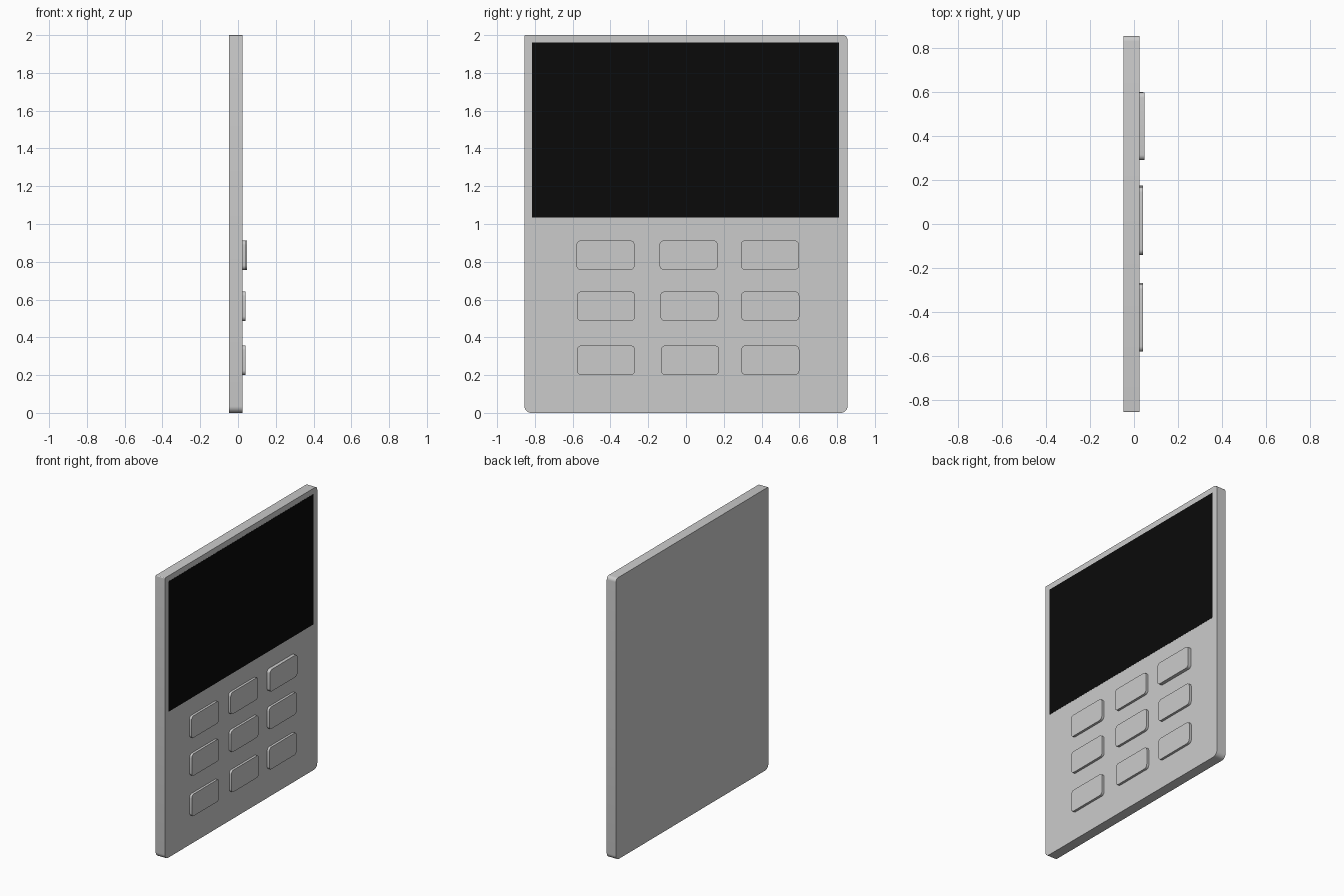
import bpy, math

if "Cube" in bpy.data.objects:
    bpy.data.objects.remove(bpy.data.objects["Cube"])

def arc_outline(y0, y1, z0, z1, radii, steps=6):
    # Rounded rectangle in the YZ plane; radii: (y0z0, y1z0, y1z1, y0z1)
    pts = []
    corners = [(y0, z0, 1, 1, 180), (y1, z0, -1, 1, 270),
               (y1, z1, -1, -1, 0), (y0, z1, 1, -1, 90)]
    for (y, z, sy, sz, start), r in zip(corners, radii):
        if r == 0:
            pts.append((y, z))
            continue
        for i in range(steps + 1):
            a = math.radians(start + 90 * i / steps)
            pts.append((y + sy * r + r * math.cos(a), z + sz * r + r * math.sin(a)))
    return pts

def plate(name, x0, x1, y0, y1, z0, z1, radii, color=None):
    # Extrude the outline along x
    pts = arc_outline(y0, y1, z0, z1, radii)
    n = len(pts)
    verts = [(x, y, z) for x in (x0, x1) for y, z in pts]
    faces = [tuple(reversed(range(n))), tuple(range(n, 2 * n))]
    faces += [(i, (i + 1) % n, n + (i + 1) % n, n + i) for i in range(n)]
    mesh = bpy.data.meshes.new(name)
    mesh.from_pydata(verts, [], faces)
    obj = bpy.data.objects.new(name, mesh)
    bpy.context.collection.objects.link(obj)
    if color:
        mat = bpy.data.materials.new(name + "_material")
        mat.diffuse_color = color
        mat.use_nodes = True
        mat.node_tree.nodes["Principled BSDF"].inputs["Base Color"].default_value = mat.diffuse_color
        mesh.materials.append(mat)
    bpy.context.view_layer.objects.active = obj
    bpy.ops.object.select_all(action='DESELECT')
    obj.select_set(True)
    bpy.ops.object.shade_smooth_by_angle(angle=math.radians(30))
    return obj

FACE = 0.024

# Slab body, with larger bottom corners and a nearly square top
plate("panel_body", -0.048, FACE, -0.855, 0.855, 0, 2, (0.035, 0.035, 0.025, 0.006))

# Flush black display
plate("screen", FACE - 0.01, FACE + 0.001, -0.815, 0.81, 1.035, 1.96,
      (0, 0, 0, 0), (0.003, 0.003, 0.003, 1))

# Three by three keypad, key centres slightly uneven
rows = [(0.835, (-0.426, 0.014, 0.444)),
        (0.565, (-0.423, 0.018, 0.446)),
        (0.279, (-0.423, 0.022, 0.446))]
for r, (z, centres) in enumerate(rows):
    for c, y in enumerate(centres):
        top = 0.048 if (r, c) == (0, 2) else 0.041
        plate(f"key_{r + 1}_{c + 1}", FACE - 0.005, top, y - 0.154, y + 0.154,
              z - 0.078, z + 0.078, (0.024,) * 4, (0.72, 0.72, 0.72, 1))
